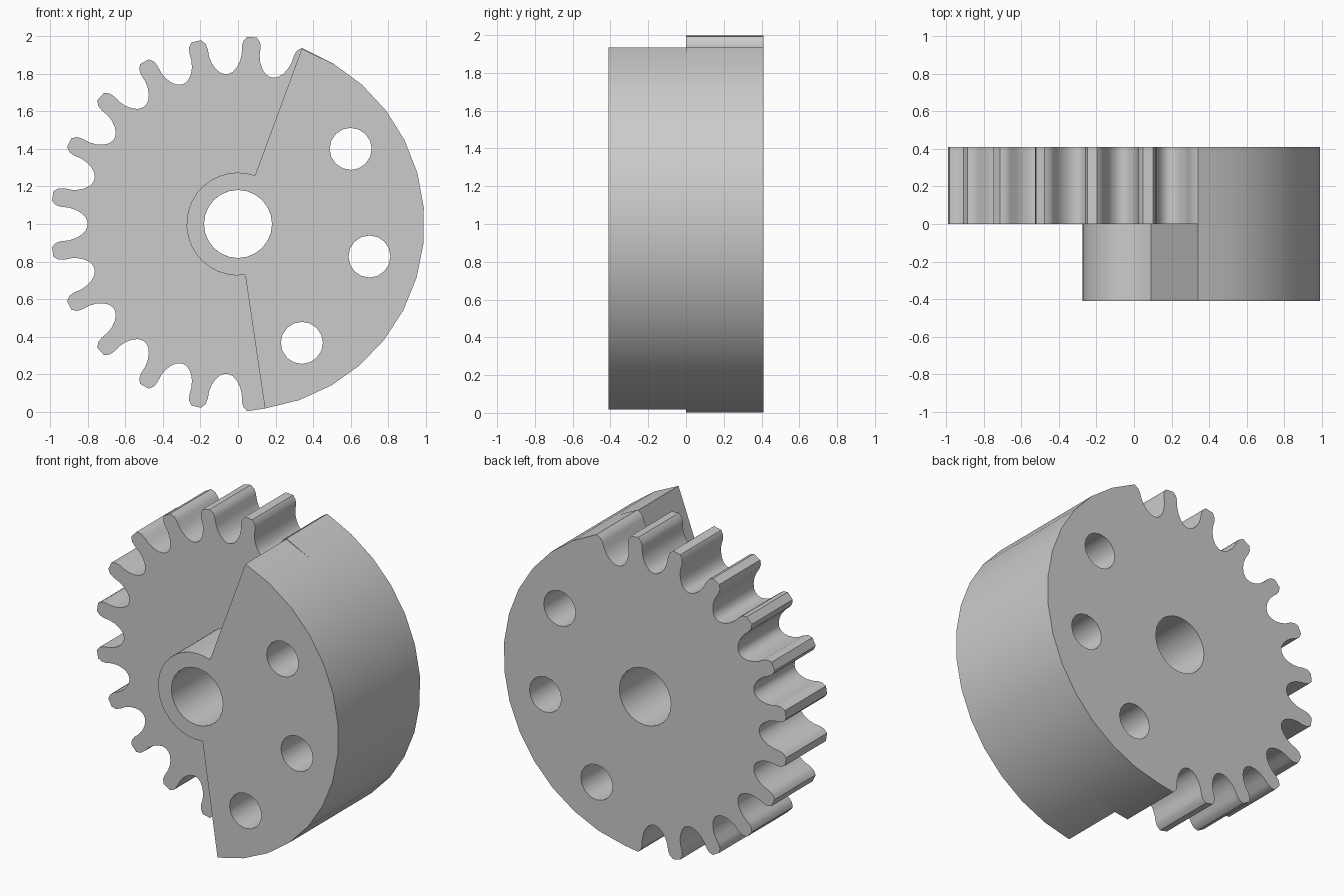
import bpy
import bmesh
from math import radians, degrees, sin, cos, atan2

if "Cube" in bpy.data.objects:
    bpy.data.objects.remove(bpy.data.objects["Cube"], do_unlink=True)

GREY = (0.6, 0.6, 0.6, 1.0)
grey = bpy.data.materials.new("plain_grey")
grey.use_nodes = True
grey.diffuse_color = GREY
grey.node_tree.nodes["Principled BSDF"].inputs["Base Color"].default_value = GREY

DEPTH = 0.41          # thickness of each layer
CENTRE_Z = 1.0
RIM = 0.993           # radius of the solid sector
HUB = 0.274
PITCH = 360 / 21      # angle between teeth
FIRST = 4 * PITCH     # first tooth, half hidden in the sector
TEETH = 13


def polar(r, angle):
    return (r * cos(radians(angle)), r * sin(radians(angle)))


def arc(r, start, end, steps):
    return [polar(r, start + (end - start) * i / steps) for i in range(steps + 1)]


def circle(x, z, r, sides):
    return [(x + px, z + pz) for px, pz in arc(r, 0, 360, sides)[:-1]]


def extrude_profile(name, loops, y_mid):
    """Fill the outline with its holes and extrude it along y."""
    curve = bpy.data.curves.new(name + "_profile", "CURVE")
    curve.dimensions = "2D"
    curve.fill_mode = "BOTH"
    curve.extrude = DEPTH / 2
    for loop in loops:
        spline = curve.splines.new("POLY")
        spline.points.add(len(loop) - 1)
        for point, (x, z) in zip(spline.points, loop):
            point.co = (x, z, 0, 1)
        spline.use_cyclic_u = True
    helper = bpy.data.objects.new(name + "_helper", curve)
    bpy.context.collection.objects.link(helper)
    graph = bpy.context.evaluated_depsgraph_get()
    mesh = bpy.data.meshes.new_from_object(helper.evaluated_get(graph))
    bpy.data.objects.remove(helper, do_unlink=True)

    bm = bmesh.new()
    bm.from_mesh(mesh)
    bmesh.ops.remove_doubles(bm, verts=bm.verts, dist=0.0005)
    for v in bm.verts:
        x, z, d = v.co
        v.co = (x, y_mid - d, z + CENTRE_Z)
    bmesh.ops.recalc_face_normals(bm, faces=bm.faces)
    bm.to_mesh(mesh)
    bm.free()

    mesh.name = name
    mesh.materials.clear()
    mesh.materials.append(grey)
    obj = bpy.data.objects.new(name, mesh)
    bpy.context.collection.objects.link(obj)
    bpy.ops.object.select_all(action="DESELECT")
    obj.select_set(True)
    bpy.context.view_layer.objects.active = obj
    bpy.ops.object.shade_smooth_by_angle(angle=radians(32))
    return obj


# Half tooth, from the valley to the tip: radius and half width
FLANK = [(0.803, 0.105), (0.812, 0.087), (0.835, 0.068), (0.868, 0.054),
         (0.905, 0.048), (0.945, 0.050), (0.975, 0.045), (0.998, 0.026)]


def flank(angle, side):
    points = []
    for r, half in FLANK:
        points.append(polar(r, angle + side * degrees(atan2(half, r))))
    return points


# Holes shared by both layers: the shaft bore and three round openings
holes = [circle(0, 0, 0.181, 24)]
for x, z in [(0.60, 0.40), (0.70, -0.173), (0.34, -0.633)]:
    holes.append(circle(x, z, 0.112, 16))

# Back layer: teeth on one side, solid sector on the other
outline = flank(FIRST, 1)[::-1]
for i in range(1, TEETH):
    angle = FIRST + i * PITCH
    outline.append(polar(0.8, angle - PITCH / 2))
    outline += flank(angle, -1)
    if i < TEETH - 1:
        outline += flank(angle, 1)[::-1]
outline += arc(RIM, -81.7, 70, 14)[:-1]
extrude_profile("gear_plate", [outline] + holes, DEPTH / 2)

# Front layer: solid sector joined to the round hub
sector = arc(RIM, -81.7, 70, 14) + arc(HUB, 70.7, 278, 20)
extrude_profile("sector_block", [sector] + holes, -DEPTH / 2)
